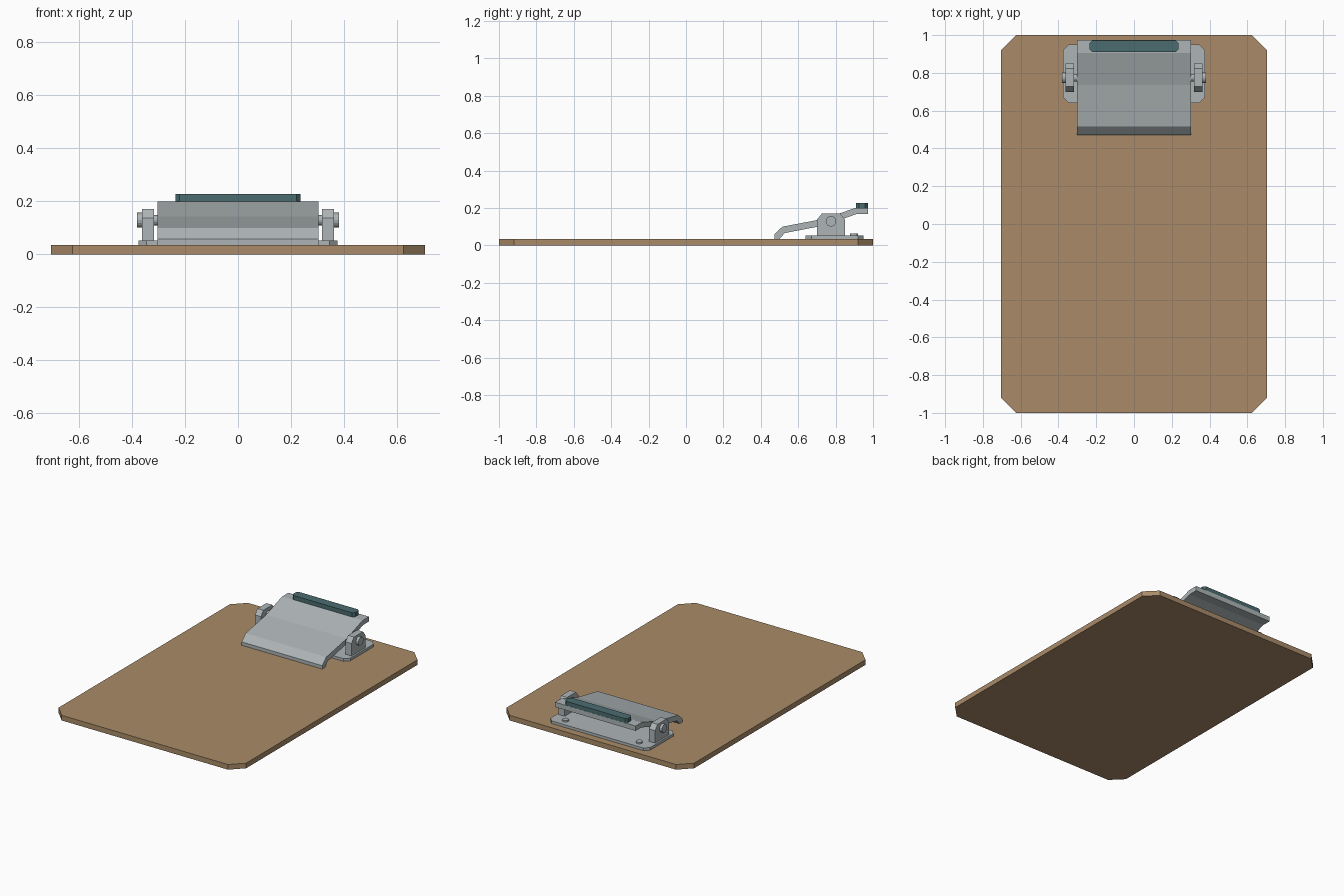
import bpy, bmesh
from mathutils import Matrix, Vector

if "Cube" in bpy.data.objects:
    bpy.data.objects.remove(bpy.data.objects["Cube"])


def material(name, color):
    m = bpy.data.materials.new(name)
    m.diffuse_color = (*color, 1)
    m.use_nodes = True
    m.node_tree.nodes["Principled BSDF"].inputs["Base Color"].default_value = m.diffuse_color
    return m


wood = material("hardboard", (0.40, 0.26, 0.14))
metal = material("metal", (0.42, 0.46, 0.47))
rubber = material("grip_rubber", (0.07, 0.15, 0.16))


def extrude(name, points, offset, mat):
    """Extrude a closed 3D outline along an offset vector."""
    bm = bmesh.new()
    face = bm.faces.new([bm.verts.new(p) for p in points])
    res = bmesh.ops.extrude_face_region(bm, geom=[face])
    verts = [g for g in res["geom"] if isinstance(g, bmesh.types.BMVert)]
    bmesh.ops.translate(bm, vec=Vector(offset), verts=verts)
    bmesh.ops.recalc_face_normals(bm, faces=bm.faces)
    return finish(name, bm, mat)


def finish(name, bm, mat):
    me = bpy.data.meshes.new(name)
    bm.to_mesh(me)
    bm.free()
    me.materials.append(mat)
    ob = bpy.data.objects.new(name, me)
    bpy.context.collection.objects.link(ob)
    return ob


def slab(name, hx, y0, y1, z0, z1, c, mat):
    """Flat plate with cut corners."""
    pts = [(-hx + c, y0), (hx - c, y0), (hx, y0 + c), (hx, y1 - c),
           (hx - c, y1), (-hx + c, y1), (-hx, y1 - c), (-hx, y0 + c)]
    return extrude(name, [(x, y, z0) for x, y in pts], (0, 0, z1 - z0), mat)


def side_profile(name, pts, x0, x1, mat):
    return extrude(name, [(x0, y, z) for y, z in pts], (x1 - x0, 0, 0), mat)


def cylinder(name, center, radius, depth, axis, mat, sides=16):
    rot = Matrix.Rotation(1.5707963, 4, 'Y') if axis == 'X' else Matrix()
    bm = bmesh.new()
    bmesh.ops.create_cone(bm, cap_ends=True, segments=sides, radius1=radius,
                          radius2=radius, depth=depth,
                          matrix=Matrix.Translation(center) @ rot)
    return finish(name, bm, mat)


# Board and clip base
slab("board", 0.705, -1, 1, 0, 0.035, 0.08, wood)
slab("base_plate", 0.375, 0.64, 0.95, 0.035, 0.053, 0.03, metal)

# Bent clip lever and its grip
lever = [(0.472, 0.035), (0.472, 0.058), (0.515, 0.10), (0.735, 0.142),
         (0.905, 0.20), (0.973, 0.20), (0.973, 0.167), (0.91, 0.167),
         (0.74, 0.107), (0.528, 0.066), (0.50, 0.035)]
side_profile("clip_lever", lever, -0.303, 0.303, metal)
slab("grip", 0.235, 0.91, 0.972, 0.198, 0.228, 0.014, rubber)

# Hinge rod, with brackets, pin heads and rivets on both sides
cylinder("hinge_rod", (0, 0.775, 0.129), 0.02, 0.74, 'X', metal)
bracket = [(0.70, 0.05), (0.85, 0.05), (0.85, 0.138), (0.824, 0.171),
           (0.727, 0.171), (0.70, 0.138)]
for s, side in ((-1, "left"), (1, "right")):
    side_profile("bracket_" + side, bracket, s * 0.318, s * 0.363, metal)
    cylinder("pin_head_" + side, (s * 0.3715, 0.775, 0.129), 0.028, 0.019, 'X', metal)
    cylinder("rivet_" + side, (s * 0.277, 0.898, 0.056), 0.021, 0.014, 'Z', metal, 12)
